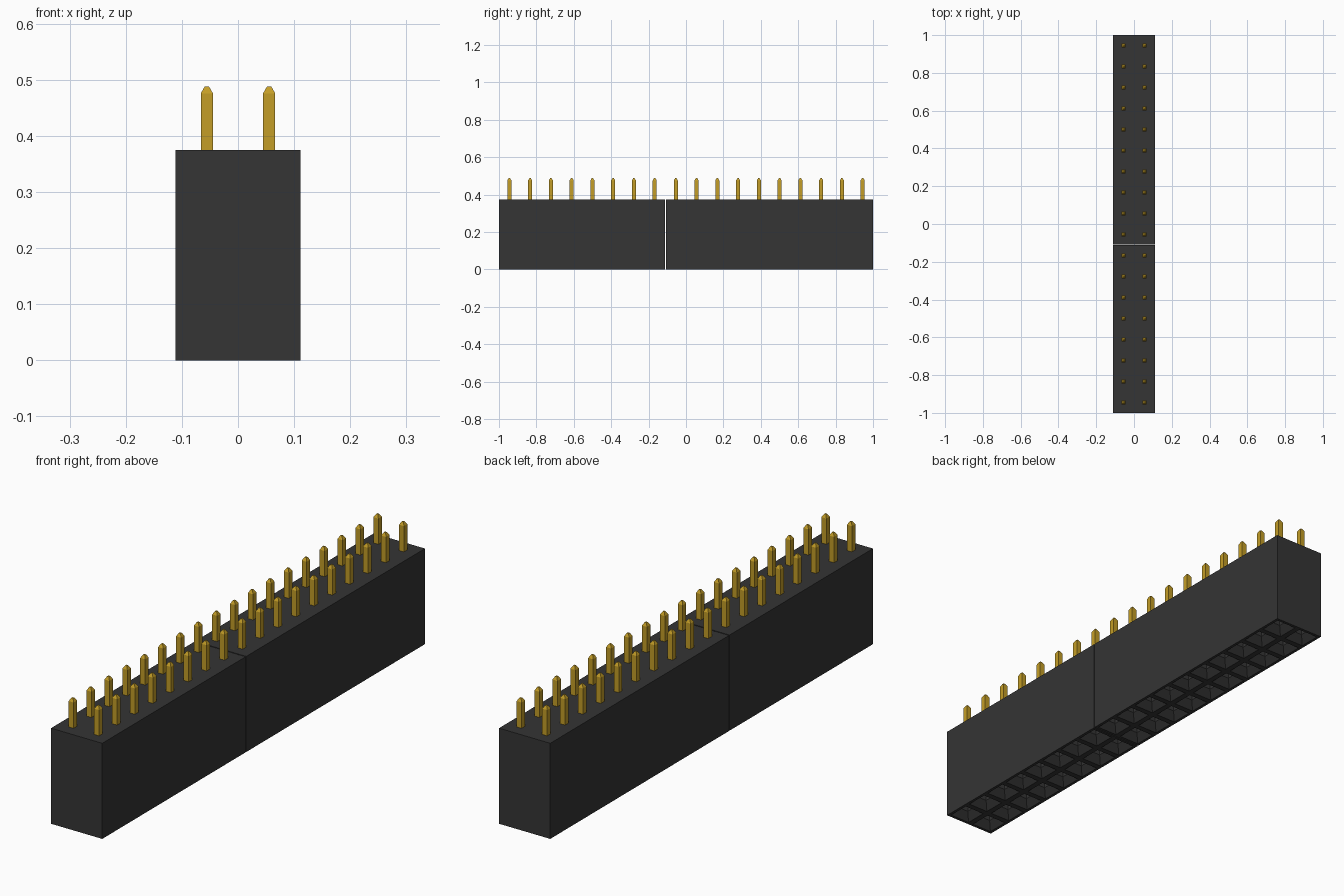
import bpy, bmesh
from mathutils import Matrix

cube = bpy.data.objects.get("Cube")
if cube:
    bpy.data.objects.remove(cube, do_unlink=True)

PITCH = 0.111
BODY_TOP = 0.375
HALF_W = 0.111


def material(name, rgb):
    m = bpy.data.materials.new(name)
    m.use_nodes = True
    m.diffuse_color = (*rgb, 1)
    bsdf = next(n for n in m.node_tree.nodes if n.type == 'BSDF_PRINCIPLED')
    bsdf.inputs["Base Color"].default_value = (*rgb, 1)
    return m


BLACK = material("black plastic", (0.035, 0.035, 0.035))
GOLD = material("gold metal", (0.55, 0.34, 0.02))


def finish(bm, name, mat):
    bmesh.ops.recalc_face_normals(bm, faces=bm.faces)
    mesh = bpy.data.meshes.new(name)
    bm.to_mesh(mesh)
    bm.free()
    mesh.materials.append(mat)
    obj = bpy.data.objects.new(name, mesh)
    bpy.context.collection.objects.link(obj)
    return obj


def shrink(bm, faces, factor, dz):
    """Scale each separate face about its centre and move it vertically."""
    for f in faces:
        c = f.calc_center_median()
        for v in f.verts:
            v.co = c + (v.co - c) * factor
            v.co.z += dz


def housing(name, y0, y1, rows):
    """Block with two columns of funnelled sockets in its underside."""
    bm = bmesh.new()
    place = Matrix.Translation((0, (y0 + y1) / 2, 0)) @ Matrix.Diagonal((HALF_W, (y1 - y0) / 2, 1, 1))
    bmesh.ops.create_grid(bm, x_segments=2, y_segments=rows, size=1, matrix=place)
    bmesh.ops.reverse_faces(bm, faces=bm.faces)
    sockets = list(bm.faces)

    # Side walls and top
    rim = [e for e in bm.edges if e.is_boundary]
    up = bmesh.ops.extrude_edge_only(bm, edges=rim)["geom"]
    for v in up:
        if isinstance(v, bmesh.types.BMVert):
            v.co.z = BODY_TOP
    bmesh.ops.contextual_create(bm, geom=[e for e in up if isinstance(e, bmesh.types.BMEdge)])

    # Socket mouth, tapered lead-in, then straight bore
    bmesh.ops.inset_individual(bm, faces=sockets, thickness=0.016)
    for factor, dz in ((0.45, 0.03), (1.0, 0.2)):
        sockets = bmesh.ops.extrude_discrete_faces(bm, faces=sockets)["faces"]
        shrink(bm, sockets, factor, dz)
    return finish(bm, name, BLACK)


def pin_mesh():
    """Square pin with a tapered tip."""
    bm = bmesh.new()
    w, base, shoulder, tip = 0.0215, BODY_TOP - 0.005, 0.476, 0.488
    bmesh.ops.create_cube(bm, size=1, matrix=Matrix.Translation((0, 0, (base + shoulder) / 2))
                          @ Matrix.Diagonal((w, w, shoulder - base, 1)))
    top = max(bm.faces, key=lambda f: f.calc_center_median().z)
    cap = bmesh.ops.extrude_discrete_faces(bm, faces=[top])["faces"]
    shrink(bm, cap, 0.36, tip - shoulder)
    return bm


# Two housings, separated by a fine gap
housing("front_housing", -1.0, -0.1115, 8)
housing("back_housing", -0.1075, 1.0, 10)

# Pin rows: eight pairs in the front housing, ten in the back one
ys = [-1.0 + PITCH * (i + 0.5) for i in range(8)]
ys += [1.0 - PITCH * (i + 0.5) for i in range(10)]
first = finish(pin_mesh(), "pin", GOLD)
pin_data = first.data
bpy.data.objects.remove(first)
for side, x in (("left", PITCH / 2), ("right", -PITCH / 2)):
    for y in sorted(ys):
        pin = bpy.data.objects.new(side + "_pin", pin_data)
        pin.location = (x, y, 0)
        bpy.context.collection.objects.link(pin)
